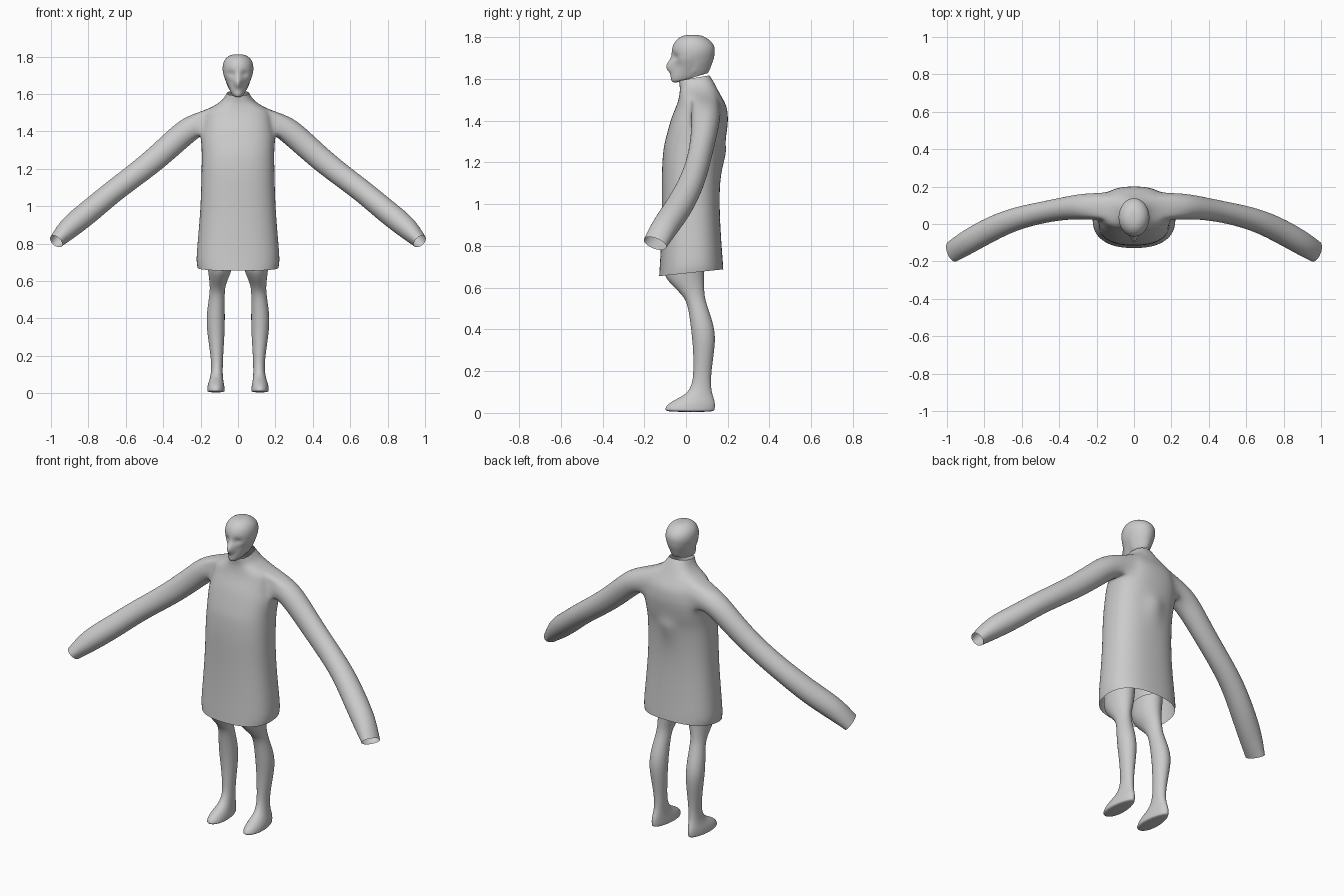
import bpy, bmesh, math
from mathutils import Vector


def spow(v, p):
    return math.copysign(abs(v) ** p, v)


def add_ring(bm, sec, segs, span, cx=0.0, p=1.0, taper=0.0):
    """Tilted oval ring. sec = (front y, front z, back y, back z, half width)"""
    yf, zf, yb, zb, hw = sec
    count = segs + 1 if span < 360 else segs
    verts = []
    for k in range(count):
        a = math.radians(-90 + span * k / segs)
        s = spow(math.sin(a), p)
        t = (s + 1) / 2
        x = 0.0 if span < 360 and k in (0, segs) else hw * spow(math.cos(a), p)
        x *= 1 - taper * s
        verts.append(bm.verts.new((cx + x, yf + (yb - yf) * t, zf + (zb - zf) * t)))
    return verts


def skin(bm, rings, closed, skip=lambda r, k: False):
    """Quads between consecutive rings"""
    for r in range(len(rings) - 1):
        a, b = rings[r], rings[r + 1]
        n = len(a)
        for k in range(n if closed else n - 1):
            if not skip(r, k):
                j = (k + 1) % n
                bm.faces.new((a[k], a[j], b[j], b[k]))


def finish(bm, name):
    me = bpy.data.meshes.new(name)
    for f in bm.faces:
        f.smooth = True
    bm.normal_update()
    bm.to_mesh(me)
    bm.free()
    ob = bpy.data.objects.new(name, me)
    bpy.context.collection.objects.link(ob)
    mir = ob.modifiers.new("mirror", 'MIRROR')
    mir.use_clip = True
    sub = ob.modifiers.new("smooth", 'SUBSURF')
    sub.levels = sub.render_levels = 2
    return ob


# coat: half torso from hem to collar
torso = [
    (-.130, .655, .180, .688, .218), (-.127, .70, .178, .72, .226),
    (-.120, .82, .170, .82, .216), (-.115, 1.0, .160, 1.0, .201),
    (-.118, 1.15, .165, 1.15, .197), (-.111, 1.25, .175, 1.25, .195),
    (-.105, 1.29, .187, 1.29, .195), (-.085, 1.365, .202, 1.38, .200),
    (-.072, 1.41, .202, 1.42, .190), (-.060, 1.44, .198, 1.46, .185),
    (-.045, 1.475, .186, 1.49, .180), (-.035, 1.508, .168, 1.52, .170),
    (-.030, 1.54, .150, 1.553, .110), (-.030, 1.562, .135, 1.583, .078),
    (-.035, 1.592, .113, 1.617, .060)]
bm = bmesh.new()
rings = [add_ring(bm, s, 12, 180, p=.82) for s in torso]
rings[5][-1].co.y += .035          # small nub on the back
LO, HI, K0, K1 = 7, 11, 5, 9       # armhole range
skin(bm, rings, False, lambda r, k: LO <= r < HI and K0 <= k < K1)

# sleeve: grows out of the armhole loop (x, y, z, depth radius, thickness radius)
hole = [rings[LO][k] for k in range(K0, K1)] + [rings[r][K1] for r in range(LO, HI)]
hole += [rings[HI][k] for k in range(K1, K0, -1)] + [rings[r][K0] for r in range(HI, LO, -1)]
path = [(.25, .095, 1.425, .072, .070), (.34, .088, 1.345, .064, .068),
        (.45, .070, 1.245, .058, .066), (.57, .045, 1.152, .060, .062),
        (.68, .012, 1.070, .064, .062), (.79, -.040, .975, .068, .064),
        (.90, -.103, .890, .066, .064), (.972, -.148, .812, .060, .040)]
loops = [hole]
for i, (x, y, z, ry, rz) in enumerate(path):
    a, b = path[max(i - 1, 0)], path[min(i + 1, len(path) - 1)]
    d = (Vector(b[:3]) - Vector(a[:3])).normalized()
    u = (Vector((0, 1, 0)) - d * d.y).normalized()
    w = d.cross(u)
    loops.append([bm.verts.new(Vector((x, y, z)) + u * ry * math.cos(t) + w * rz * math.sin(t))
                  for t in (math.radians(225 + 22.5 * j) for j in range(16))])
skin(bm, loops, True)
finish(bm, "coat")

# head: open underneath, with nose, brow and eye sockets pushed into the face
head = [
    (-.045, 1.583, .105, 1.628, .040), (-.070, 1.583, .110, 1.635, .047),
    (-.074, 1.605, .117, 1.65, .055), (-.070, 1.625, .122, 1.665, .061),
    (-.069, 1.645, .128, 1.68, .067), (-.069, 1.665, .133, 1.695, .072),
    (-.069, 1.685, .136, 1.71, .077), (-.067, 1.705, .138, 1.725, .081),
    (-.069, 1.727, .139, 1.74, .083), (-.067, 1.75, .135, 1.76, .082),
    (-.056, 1.777, .120, 1.782, .075), (-.032, 1.801, .092, 1.802, .055),
    (.000, 1.812, .060, 1.812, .028)]
bm = bmesh.new()
rings = [add_ring(bm, s, 16, 180) for s in head]
skin(bm, rings, False)
bm.faces.new(rings[-1])


def bump(co, x, z, sx, sz):
    return math.exp(-((co.x - x) / sx) ** 2 - ((co.z - z) / sz) ** 2)


for v in bm.verts:
    if v.co.y < .02:
        v.co.y += (-.036 * bump(v.co, 0, 1.657, .020, .022)
                   - .012 * bump(v.co, 0, 1.69, .014, .02)
                   + .016 * bump(v.co, .034, 1.705, .018, .014)
                   + .010 * bump(v.co, .045, 1.665, .02, .025))
    if v.co.y < .04:               # cheeks narrow towards the chin
        v.co.x *= 1 - .22 * max(0, min(1, (1.69 - v.co.z) / .09))
finish(bm, "head")

# legs: bare calf and foot, rising under the coat (centre x, taper, section)
leg = [
    (.118, .15, (-.098, .004, .132, .004, .046)), (.118, .15, (-.106, .018, .141, .014, .048)),
    (.118, .12, (-.088, .044, .142, .045, .045)), (.116, .05, (-.045, .068, .135, .07, .038)),
    (.114, 0, (.004, .092, .124, .10, .033)), (.112, 0, (.030, .14, .120, .14, .031)),
    (.113, 0, (.035, .20, .122, .20, .034)), (.117, 0, (.034, .30, .137, .30, .045)),
    (.120, 0, (.026, .38, .143, .38, .051)), (.117, 0, (.016, .46, .122, .46, .047)),
    (.111, 0, (.003, .54, .092, .54, .040)), (.108, 0, (-.040, .585, .088, .59, .044)),
    (.098, 0, (-.098, .64, .088, .65, .062)), (.096, 0, (-.110, .68, .090, .70, .070)),
    (.096, 0, (-.105, .74, .095, .76, .074))]
bm = bmesh.new()
rings = [add_ring(bm, s, 16, 360, cx=c, taper=t) for c, t, s in leg]
skin(bm, rings, True)
bm.faces.new(rings[0][::-1])
finish(bm, "legs")
